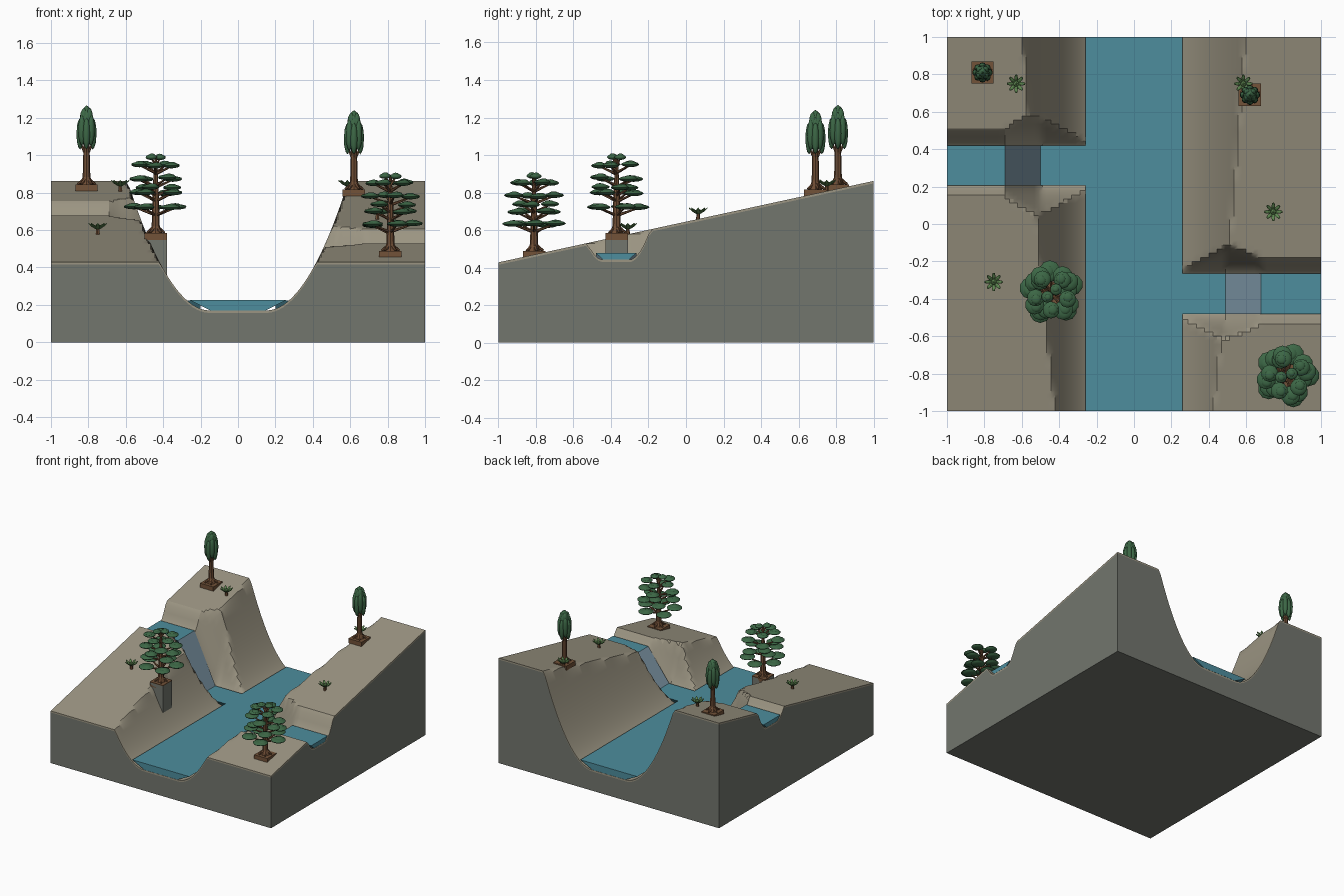
import bpy, bmesh, math, random
from mathutils import Vector, Matrix

if "Cube" in bpy.data.objects:
    bpy.data.objects.remove(bpy.data.objects["Cube"])

random.seed(4)

def mat(name, r, g, b):
    m = bpy.data.materials.new(name)
    m.diffuse_color = (r, g, b, 1)
    m.use_nodes = True
    m.node_tree.nodes["Principled BSDF"].inputs["Base Color"].default_value = m.diffuse_color
    return m

SAND = mat("sand", .33, .30, .225)
ROCK = mat("rock", .17, .18, .155)
WATER = mat("water", .075, .27, .34)
FALL = mat("falling water", .22, .33, .41)
BARK = mat("bark", .16, .075, .035)
SOIL = mat("soil", .17, .085, .04)
LEAF = mat("dark leaf", .045, .135, .06)
SHRUB = mat("light leaf", .11, .24, .08)

def finish(bm, name, mats, smooth=None):
    bmesh.ops.recalc_face_normals(bm, faces=bm.faces)
    me = bpy.data.meshes.new(name)
    bm.to_mesh(me)
    bm.free()
    for m in mats:
        me.materials.append(m)
    ob = bpy.data.objects.new(name, me)
    bpy.context.collection.objects.link(ob)
    if smooth:
        bpy.ops.object.select_all(action='DESELECT')
        ob.select_set(True)
        bpy.context.view_layer.objects.active = ob
        bpy.ops.object.shade_smooth_by_angle(angle=math.radians(smooth))
    return ob

# ---------- terrain shape ----------
RIVER_BED, RIVER_TOP = .17, .225
STREAMS = [(-1, .313, .69, .50), (1, -.373, .68, .49)]   # side, centre y, fall start, fall end

def plane(y):
    return .645 + .217 * y

def stream_bed(yc):
    return plane(yc) - .122

def height(x, y):
    h = plane(y)
    h = min(h, RIVER_BED + 3.57 * max(abs(x) - .15, 0) ** 2)
    for side, yc, a, b in STREAMS:
        if x * side > 0:
            t = min(max((abs(x) - b) / (a - b), 0), 1)
            bed = RIVER_BED + t * (stream_bed(yc) - RIVER_BED)
            h = min(h, bed + 12.8 * max(abs(y - yc) - .07, 0) ** 2)
    return h

# Terrain block: sand surface, thin sand rim, rock walls and base
bm = bmesh.new()
bmesh.ops.create_grid(bm, x_segments=90, y_segments=90, size=1)
for v in bm.verts:
    v.co.z = height(v.co.x, v.co.y)

def skirt(edges, new_z, index):
    out = bmesh.ops.extrude_edge_only(bm, edges=edges)["geom"]
    for g in out:
        if isinstance(g, bmesh.types.BMVert):
            g.co.z = new_z(g.co.z)
        elif isinstance(g, bmesh.types.BMFace):
            g.material_index = index
    return [g for g in out if isinstance(g, bmesh.types.BMEdge) and g.is_boundary]

rim = skirt([e for e in bm.edges if e.is_boundary], lambda z: z - .013, 0)
low = skirt(rim, lambda z: 0, 1)
for f in bmesh.ops.contextual_create(bm, geom=low)["faces"]:
    f.material_index = 1
finish(bm, "terrain", [SAND, ROCK], 30)

# ---------- water ----------
def loft(bm, ends):
    # solid between two matching outlines
    a, b = [[bm.verts.new(p) for p in ring] for ring in ends]
    bm.faces.new(a)
    bm.faces.new(b)
    n = len(a)
    for i in range(n):
        bm.faces.new((a[i], a[(i + 1) % n], b[(i + 1) % n], b[i]))

def trough(x, yc, bed, top):
    return [(x, yc - .07, bed), (x, yc + .07, bed), (x, yc + .108, top), (x, yc - .108, top)]

bm = bmesh.new()
loft(bm, [[(-.15, y, RIVER_BED + .001), (.15, y, RIVER_BED + .001),
           (.258, y, RIVER_TOP), (-.258, y, RIVER_TOP)] for y in (-1, 1)])
finish(bm, "river", [WATER])

for side, yc, a, b in STREAMS:
    tag = "left" if side < 0 else "right"
    bed = stream_bed(yc) + .001
    bm = bmesh.new()
    loft(bm, [trough(side, yc, bed, bed + .035), trough(side * a, yc, bed, bed + .035)])
    loft(bm, [trough(side * b, yc, RIVER_BED + .001, RIVER_TOP),
              trough(side * .2, yc, RIVER_BED + .001, RIVER_TOP - .0005)])
    finish(bm, tag + "_stream", [WATER])
    bm = bmesh.new()
    loft(bm, [trough(side * a, yc, bed, bed + .035),
              trough(side * b, yc, RIVER_BED + .001, RIVER_TOP)])
    finish(bm, tag + "_waterfall", [FALL])

# ---------- plant helpers ----------
def box(bm, lo, hi):
    lo, hi = Vector(lo), Vector(hi)
    m = Matrix.Translation((lo + hi) / 2) @ Matrix.Diagonal((*(hi - lo), 1))
    bmesh.ops.create_cube(bm, size=1, matrix=m)

def limb(bm, p, q, r1, r2, sides=8):
    p, q = Vector(p), Vector(q)
    d = q - p
    m = Matrix.Translation((p + q) / 2) @ d.to_track_quat('Z', 'Y').to_matrix().to_4x4()
    bmesh.ops.create_cone(bm, cap_ends=True, segments=sides, radius1=r1, radius2=r2,
                          depth=d.length, matrix=m)

def blob(bm, c, size, rot=None, sub=2):
    m = Matrix.Translation(c) @ (rot or Matrix()) @ Matrix.Diagonal((*size, 1))
    bmesh.ops.create_icosphere(bm, subdivisions=sub, radius=1, matrix=m)

def around(c, r, ang, z):
    return (c[0] + r * math.cos(ang), c[1] + r * math.sin(ang), z)

def base(name, x, y, z):
    # soil slab, trunk foot and roots
    bm = bmesh.new()
    box(bm, (x - .06, y - .06, z - .015), (x + .06, y + .06, z + .022))
    finish(bm, name + "_soil", [SOIL])
    bm = bmesh.new()
    limb(bm, (x, y, z + .02), (x, y, z + .065), .036, .02)
    for i in range(5):
        a = i * math.tau / 5 + .3
        limb(bm, around((x, y), .05, a, z + .024), around((x, y), .012, a, z + .05), .006, .011, 6)
    return bm

# Tall trees with a narrow oval crown
def tall_tree(name, x, y):
    z = plane(y)
    bm = base(name, x, y, z)
    limb(bm, (x, y, z + .05), (x, y, z + .34), .021, .013)
    for i in range(4):
        limb(bm, (x, y, z + .17), around((x, y), .03, i * math.pi / 2, z + .24), .008, .005, 6)
    finish(bm, name + "_trunk", [BARK], 40)
    bm = bmesh.new()
    blob(bm, (x, y, z + .335), (.04, .04, .112))
    for i in range(8):
        a = i * math.tau / 8
        blob(bm, around((x, y), .034, a, z + .295 + .02 * (i % 2)), (.02, .02, .085))
        if i % 2:
            blob(bm, around((x, y), .02, a, z + .375), (.021, .021, .058))
    finish(bm, name + "_crown", [LEAF], 40)

tall_tree("left_tall_tree", -.81, .81)
tall_tree("right_tall_tree", .62, .69)

# Trees with flat foliage pads in tiers: height, ring radius, count, pad radius, turn
TIERS = [(.165, .118, 5, .058, 0), (.235, .108, 4, .054, .6), (.268, .09, 3, .05, 1.9),
         (.315, .11, 4, .052, .2), (.385, .09, 5, .046, .5), (.425, .03, 2, .032, .3)]

def tiered_tree(name, x, y, z, turn):
    wood = base(name, x, y, z)
    limb(wood, (x, y, z + .05), (x, y, z + .25), .022, .016)
    limb(wood, (x, y, z + .25), (x, y, z + .42), .016, .007)
    bm = bmesh.new()
    for h, r, n, s, t in TIERS:
        for i in range(n):
            a = turn + t + i * math.tau / n
            zz = z + h + random.uniform(-.006, .006)
            blob(bm, around((x, y), r, a, zz), (s, s, .015))
            blob(bm, around((x, y), r, a + .1, zz + .007), (s * .6, s * .6, .013))
            limb(wood, (x, y, zz - .045), around((x, y), r, a, zz - .004), .009, .004, 6)
    finish(wood, name + "_trunk", [BARK], 40)
    finish(bm, name + "_foliage", [LEAF], 40)

tiered_tree("left_tiered_tree", -.44, -.37, .562, .4)
tiered_tree("right_tiered_tree", .815, -.81, plane(-.81) - .003, 0)

# Stone pedestal holding the tree on the river bank
bm = bmesh.new()
box(bm, (-.5, -.43, .3), (-.38, -.31, .578))
finish(bm, "bank_pedestal", [ROCK])

# Small rosette shrubs
for k, (x, y) in enumerate([(-.63, .75), (.585, .75), (.745, .065), (-.75, -.31)]):
    z = plane(y)
    bm = bmesh.new()
    limb(bm, (x, y, z - .01), (x, y, z + .03), .012, .009, 6)
    finish(bm, f"shrub_stem_{k + 1}", [BARK], 40)
    bm = bmesh.new()
    for i in range(8):
        a = i * math.tau / 8
        rot = Matrix.Rotation(a, 4, 'Z') @ Matrix.Rotation(-.62, 4, 'Y')
        blob(bm, around((x, y), .028, a, z + .043), (.031, .011, .005), rot, 1)
    blob(bm, (x, y, z + .04), (.018, .018, .016), None, 1)
    finish(bm, f"shrub_leaves_{k + 1}", [SHRUB])
